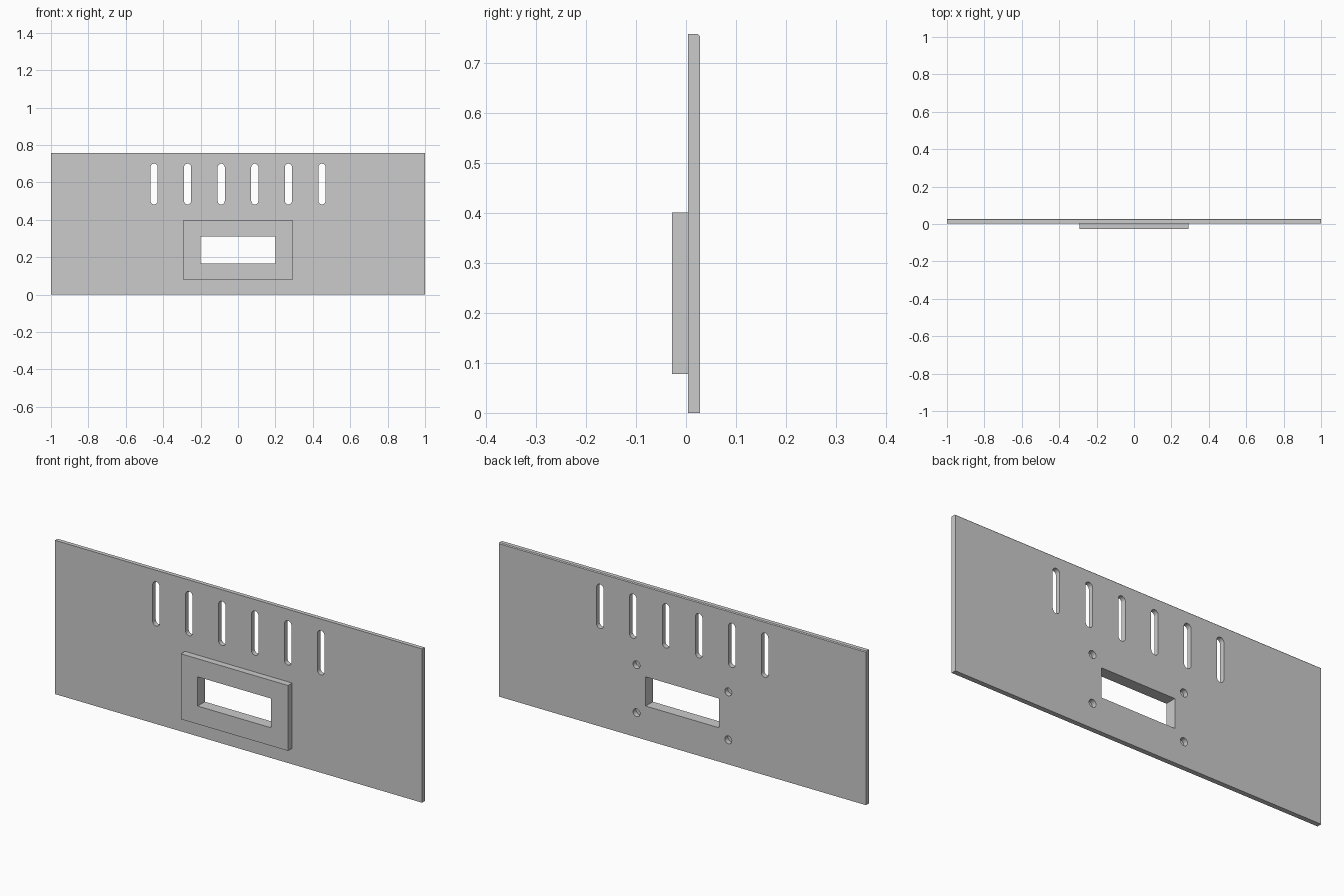
import bpy
import bmesh
from math import radians, pi, sin, cos
from mathutils import Matrix

if "Cube" in bpy.data.objects:
    bpy.data.objects.remove(bpy.data.objects["Cube"], do_unlink=True)

FRONT, JOIN, BACK = -0.028, 0.004, 0.028   # depth planes
HEIGHT, CHAMFER = 0.757, 0.004
MID_Z = 0.239                              # centre of bezel and window

grey = bpy.data.materials.new("plain grey")
grey.use_nodes = True
colour = (0.6, 0.6, 0.6, 1)
grey.diffuse_color = colour
grey.node_tree.nodes["Principled BSDF"].inputs["Base Color"].default_value = colour


def make(name, bm):
    bmesh.ops.recalc_face_normals(bm, faces=bm.faces)
    mesh = bpy.data.meshes.new(name)
    bm.to_mesh(mesh)
    bm.free()
    mesh.materials.append(grey)
    obj = bpy.data.objects.new(name, mesh)
    bpy.context.collection.objects.link(obj)
    return obj


def prism(name, outline, offset):
    """Solid made by extruding a closed outline along the offset."""
    bm = bmesh.new()
    face = bm.faces.new([bm.verts.new(p) for p in outline])
    side = bmesh.ops.extrude_face_region(bm, geom=[face], use_keep_orig=True)
    bmesh.ops.translate(bm, vec=offset, verts=[
        v for v in side["geom"] if isinstance(v, bmesh.types.BMVert)])
    return make(name, bm)


def block(name, width, y0, y1, z0, z1):
    bm = bmesh.new()
    bmesh.ops.create_cube(bm, size=1, matrix=Matrix.Translation(
        (0, (y0 + y1) / 2, (z0 + z1) / 2)) @ Matrix.Diagonal((width, y1 - y0, z1 - z0, 1)))
    return make(name, bm)


def peg(name, x, z, radius, half_length, steps=16):
    """Cutter through the panel: a slot, or a round hole if half_length is 0."""
    outline = []
    for end in (0, 1):
        shift = -half_length if end else half_length
        # A round hole shares its end points between the two arcs
        for i in range(steps + (1 if half_length else 0)):
            a = pi * (end + i / steps)
            outline.append((x + radius * cos(a), JOIN - 0.05, z + shift + radius * sin(a)))
    return prism(name, outline, (0, 0.1, 0))


def cut(target, cutter):
    mod = target.modifiers.new("cut", 'BOOLEAN')
    mod.operation = 'DIFFERENCE'
    mod.solver = 'EXACT'
    mod.object = cutter
    bpy.context.view_layer.objects.active = target
    bpy.ops.object.modifier_apply(modifier=mod.name)


# Main panel: side profile with a chamfered rear top edge, extruded sideways
profile = [(JOIN, 0), (BACK, 0), (BACK, HEIGHT - CHAMFER),
           (BACK - CHAMFER, HEIGHT), (JOIN, HEIGHT)]
panel = prism("panel", [(-1, y, z) for y, z in profile], (2, 0, 0))

# Raised bezel around the window
bezel = block("bezel", 0.584, FRONT, JOIN, MID_Z - 0.161, MID_Z + 0.161)

# Window through both parts
window = block("window_cutter", 0.4, -0.1, 0.1, MID_Z - 0.072, MID_Z + 0.072)
cut(panel, window)
cut(bezel, window)

# Row of rounded vent slots and the four screw holes behind the bezel
cutters = [peg("slot_cutter", (i - 2.5) * 0.1795, 0.591, 0.019, 0.09)
           for i in range(6)]
cutters += [peg("hole_cutter", sx * 0.25, MID_Z + sz * 0.118, 0.019, 0)
            for sx in (-1, 1) for sz in (-1, 1)]
for cutter in cutters:
    cut(panel, cutter)
for cutter in cutters + [window]:
    bpy.data.objects.remove(cutter, do_unlink=True)

# Smooth only the curved walls
for obj in (panel, bezel):
    bpy.ops.object.select_all(action='DESELECT')
    obj.select_set(True)
    bpy.context.view_layer.objects.active = obj
    bpy.ops.object.shade_smooth_by_angle(angle=radians(30))
